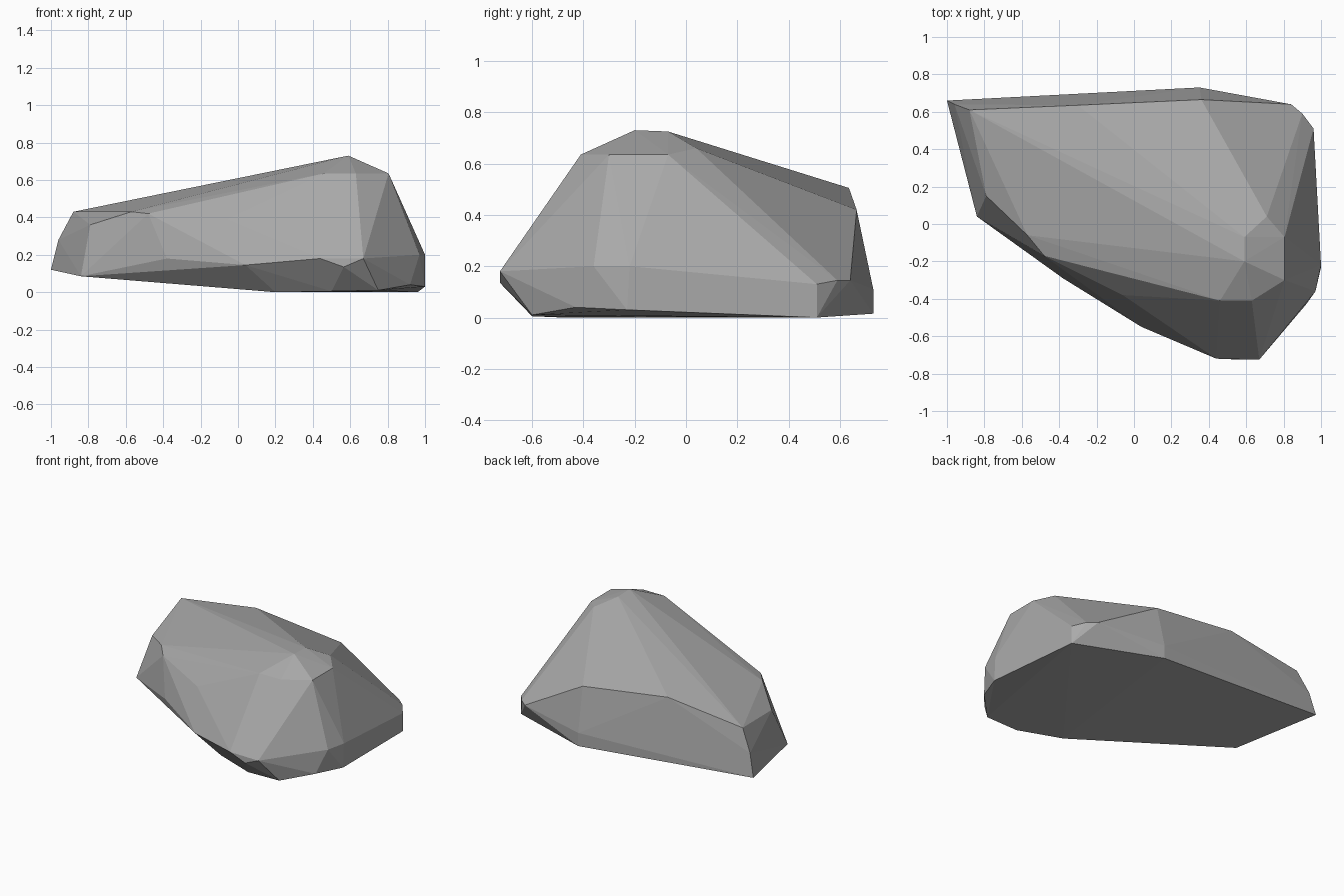
import bpy, bmesh
from math import radians

cube = bpy.data.objects.get("Cube")
if cube:
    bpy.data.objects.remove(cube, do_unlink=True)

# Stone colour
stone = bpy.data.materials.new("stone grey")
stone.use_nodes = True
grey = (0.4, 0.4, 0.4, 1)
stone.diffuse_color = grey
stone.node_tree.nodes["Principled BSDF"].inputs["Base Color"].default_value = grey

# Corner points of the boulder, group by group
crown = [(.59, -.2, .73), (.59, -.07, .725), (.46, -.41, .635), (.63, -.41, .635),
         (.805, -.3, .635), (.805, -.07, .635), (.71, .04, .66)]
back = [(-.3, .635, .505), (.36, .665, .42), (.35, .73, .11), (.35, .73, .015),
        (.84, .64, .145), (.9, .59, .145), (.96, .51, .13), (.96, .51, 0)]
low_end = [(-1, .66, .12), (-.96, .64, .28), (-.88, .61, .43),
           (-.84, .04, .085), (-.79, .15, .36), (-.74, .1, .36)]
front = [(-.57, -.06, .43), (-.48, -.17, .42), (-.06, -.38, .39), (-.38, -.29, .18),
         (-.28, -.35, .17), (-.09, -.46, .2), (.04, -.55, .145), (.44, -.72, .18),
         (.67, -.725, .18), (.565, -.725, .135)]
side_and_base = [(1, -.22, .2), (1, -.23, .03), (.97, -.36, .2), (.92, -.43, .04),
                 (.75, -.6, .01), (.5, -.6, .005), (.2, -.48, 0)]

# Wrap the points in a convex faceted skin
bm = bmesh.new()
for point in crown + back + low_end + front + side_and_base:
    bm.verts.new(point)
hull = bmesh.ops.convex_hull(bm, input=bm.verts)
spare = {v for v in hull["geom_interior"] + hull["geom_unused"]
         if isinstance(v, bmesh.types.BMVert)}
bmesh.ops.delete(bm, geom=list(spare), context="VERTS")
bmesh.ops.dissolve_limit(bm, angle_limit=radians(2), verts=bm.verts, edges=bm.edges)
bmesh.ops.recalc_face_normals(bm, faces=bm.faces)

mesh = bpy.data.meshes.new("boulder")
bm.to_mesh(mesh)
bm.free()
mesh.materials.append(stone)
boulder = bpy.data.objects.new("boulder", mesh)
bpy.context.collection.objects.link(boulder)
